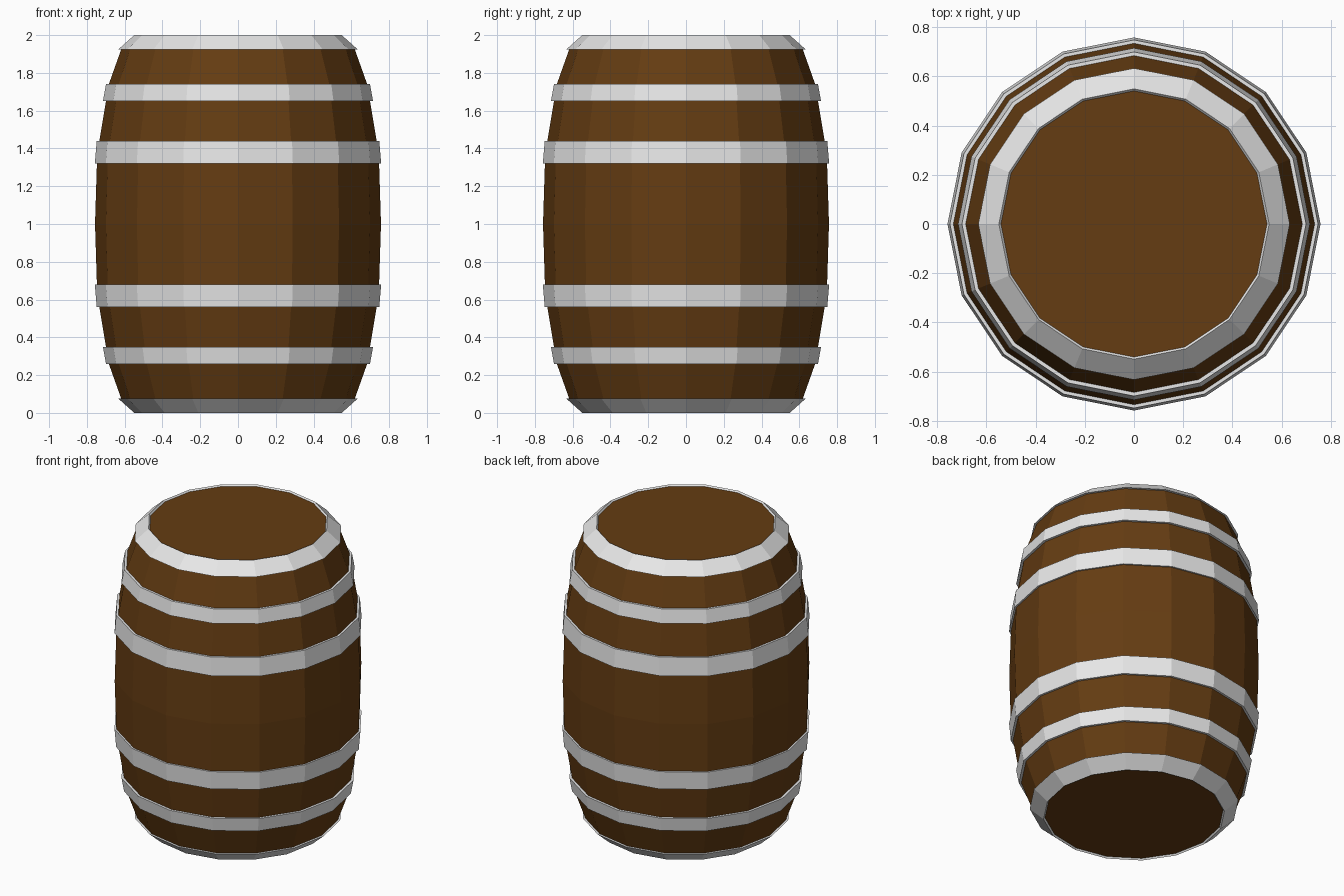
import bpy
import bmesh
from math import cos, sin, tau

SIDES = 16

cube = bpy.data.objects.get("Cube")
if cube:
    bpy.data.objects.remove(cube, do_unlink=True)


def make_material(name, colour, roughness):
    mat = bpy.data.materials.new(name)
    mat.use_nodes = True
    mat.diffuse_color = colour
    shader = mat.node_tree.nodes["Principled BSDF"]
    shader.inputs["Base Color"].default_value = colour
    shader.inputs["Roughness"].default_value = roughness
    return mat


def lathe(name, profile, mat, closed):
    """Spin (radius, height) points about z; cap the ends if not closed."""
    bm = bmesh.new()
    rings = [[bm.verts.new((r * cos(tau * i / SIDES), r * sin(tau * i / SIDES), z))
              for i in range(SIDES)] for r, z in profile]
    pairs = list(zip(rings, rings[1:]))
    if closed:
        pairs.append((rings[-1], rings[0]))
    else:
        bm.faces.new(rings[0])
        bm.faces.new(rings[-1])
    for low, high in pairs:
        for i in range(SIDES):
            j = (i + 1) % SIDES
            bm.faces.new((low[i], low[j], high[j], high[i]))
    bmesh.ops.recalc_face_normals(bm, faces=bm.faces)
    mesh = bpy.data.meshes.new(name)
    bm.to_mesh(mesh)
    bm.free()
    mesh.materials.append(mat)
    obj = bpy.data.objects.new(name, mesh)
    bpy.context.collection.objects.link(obj)
    return obj


def flip(profile):
    """Mirror a profile about the middle of the barrel."""
    return [(r, 2 - z) for r, z in profile]


wood = make_material("brown wood", (0.128, 0.045, 0.006, 1), 0.8)
metal = make_material("pale metal", (0.8, 0.8, 0.8, 1), 0.5)

# Bulging wooden body with flat ends
upper = [(0.757, 1.0), (0.747, 1.32), (0.734, 1.44), (0.699, 1.65),
         (0.684, 1.74), (0.618, 1.925), (0.541, 1.99)]
lathe("barrel_body", flip(upper)[:0:-1] + upper, wood, closed=False)

# Metal hoops, each made once for the top half and once for the bottom half
hoops = {
    "middle_hoop": [(0.74, 1.32), (0.758, 1.32), (0.748, 1.44), (0.728, 1.44)],
    "shoulder_hoop": [(0.69, 1.65), (0.715, 1.65), (0.699, 1.74), (0.675, 1.74)],
    "rim_hoop": [(0.61, 1.925), (0.633, 1.925), (0.549, 2.0), (0.539, 1.988)],
}
for name, section in hoops.items():
    lathe("upper_" + name, section, metal, closed=True)
    lathe("lower_" + name, flip(section), metal, closed=True)
